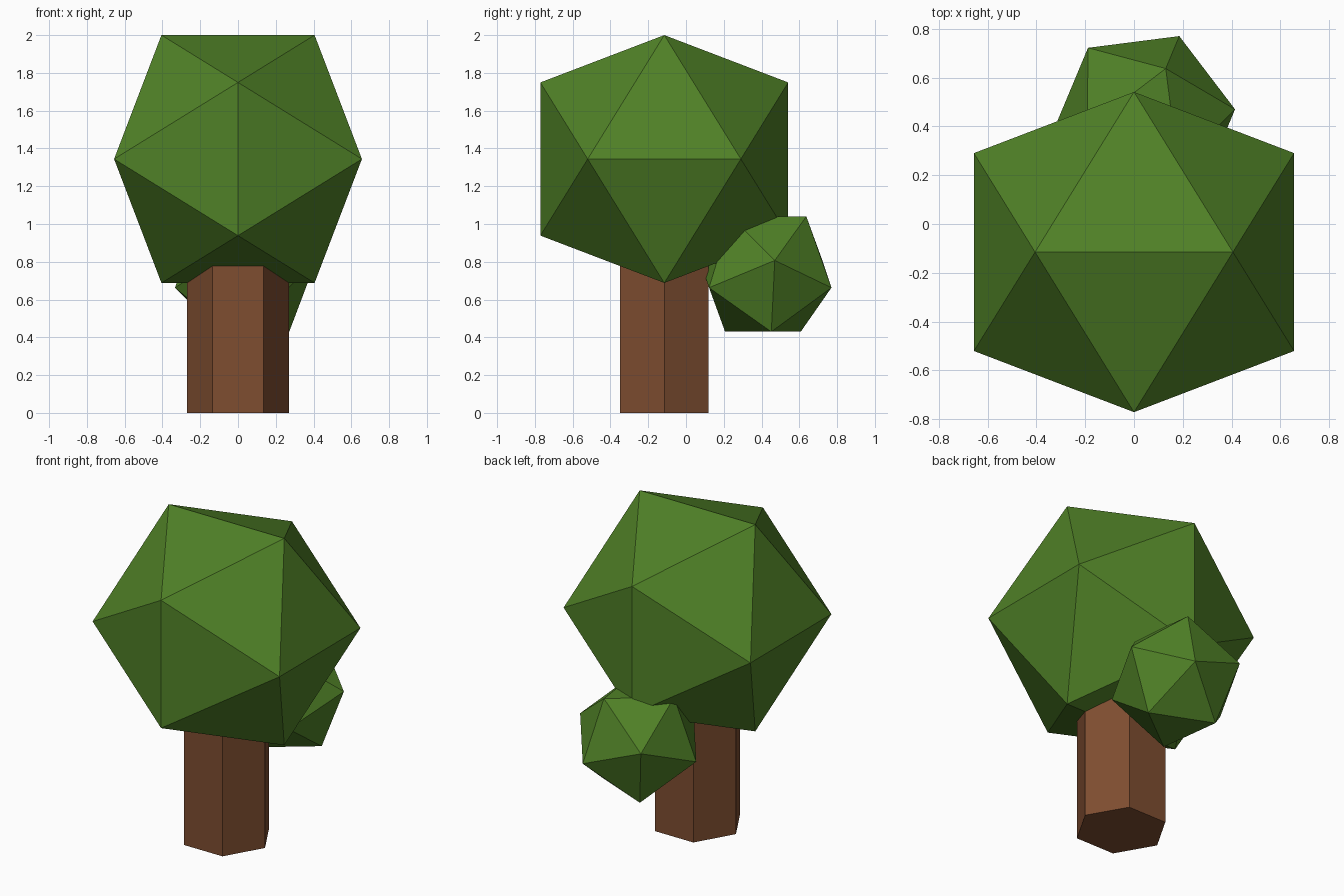
import bpy, bmesh
from math import sin, cos, radians, sqrt
from mathutils import Vector

if "Cube" in bpy.data.objects:
    bpy.data.objects.remove(bpy.data.objects["Cube"])


def material(name, color):
    m = bpy.data.materials.new(name)
    m.diffuse_color = color
    m.use_nodes = True
    m.node_tree.nodes["Principled BSDF"].inputs["Base Color"].default_value = m.diffuse_color
    return m


leaf = material("leaf_green", (0.08, 0.22, 0.02, 1))
bark = material("bark_brown", (0.21, 0.075, 0.03, 1))


def hull(name, points, center, mat):
    """Flat-shaded convex solid around the given points."""
    bm = bmesh.new()
    for p in points:
        bm.verts.new(p)
    bmesh.ops.convex_hull(bm, input=bm.verts)
    bmesh.ops.recalc_face_normals(bm, faces=bm.faces)
    me = bpy.data.meshes.new(name)
    bm.to_mesh(me)
    bm.free()
    ob = bpy.data.objects.new(name, me)
    ob.location = center
    me.materials.append(mat)
    bpy.context.collection.objects.link(ob)
    return ob


# Large crown: icosahedron resting on an edge
b = 0.656
a = b * 2 / (1 + sqrt(5))
pts = []
for s in (-1, 1):
    for t in (-1, 1):
        pts += [(s * a, 0, t * b), (s * b, t * a, 0), (0, s * b, t * a)]
hull("large_crown", pts, (0, -0.115, 1.344), leaf)

# Small crown: icosahedron resting on a face, as four rings of three points
R, turn = 0.384, 7.3
pts = []
for radius, z, ang in ((0.607, 0.795, 60), (0.982, 0.188, 0),
                       (0.982, -0.188, 60), (0.607, -0.795, 0)):
    for k in range(3):
        w = radians(turn + ang + 120 * k)
        pts.append(Vector((radius * cos(w), radius * sin(w), z)) * R)
hull("small_crown", pts, (0.04, 0.422, 0.735), leaf)

# Hexagonal trunk, running up into the crown
bpy.ops.mesh.primitive_cylinder_add(vertices=6, radius=0.27, depth=0.9,
                                    location=(0, -0.115, 0.45),
                                    rotation=(0, 0, radians(30)))
trunk = bpy.context.object
trunk.name = "trunk"
trunk.data.materials.append(bark)
